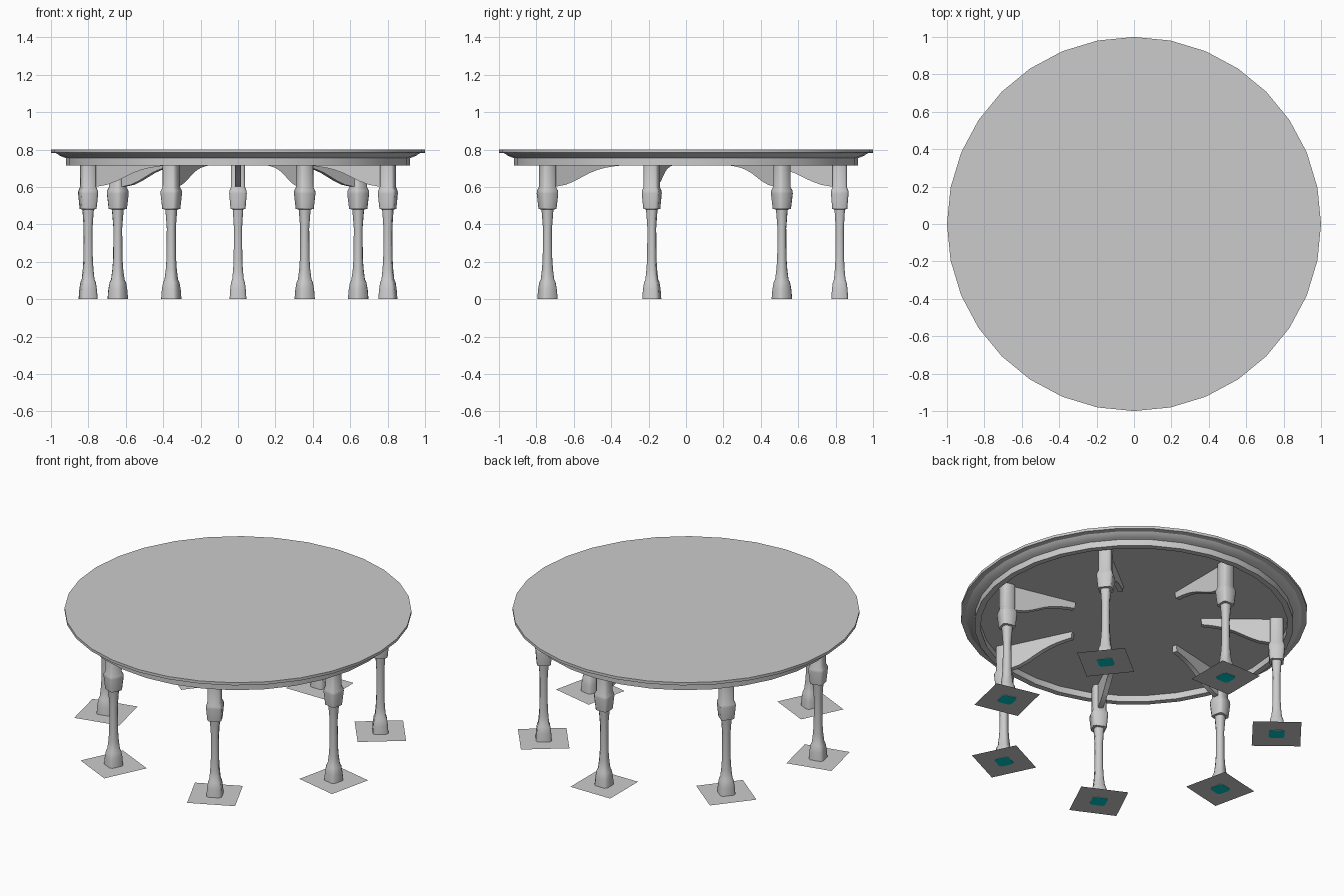
import bpy, bmesh, math
from mathutils import Matrix

cube = bpy.data.objects.get("Cube")
if cube:
    bpy.data.objects.remove(cube, do_unlink=True)


def material(name, rgb):
    m = bpy.data.materials.new(name)
    m.use_nodes = True
    col = (*rgb, 1)
    m.diffuse_color = col
    m.node_tree.nodes["Principled BSDF"].inputs["Base Color"].default_value = col
    return m


GREY = material("light_grey", (0.6, 0.6, 0.6))
TEAL = material("teal", (0.0, 0.6, 0.6))


def make(name, bm, mats, matrix=Matrix(), smooth=None):
    bmesh.ops.recalc_face_normals(bm, faces=bm.faces)
    mesh = bpy.data.meshes.new(name)
    bm.to_mesh(mesh)
    bm.free()
    for m in mats:
        mesh.materials.append(m)
    ob = bpy.data.objects.new(name, mesh)
    bpy.context.collection.objects.link(ob)
    ob.matrix_world = matrix
    if smooth:
        bpy.ops.object.select_all(action='DESELECT')
        ob.select_set(True)
        bpy.context.view_layer.objects.active = ob
        bpy.ops.object.shade_smooth_by_angle(angle=math.radians(smooth))
    return ob


def loft(rings):
    """Bridge equal-length rings of points and cap both ends."""
    bm = bmesh.new()
    loops = [[bm.verts.new(p) for p in ring] for ring in rings]
    n = len(loops[0])
    for a, b in zip(loops, loops[1:]):
        for i in range(n):
            j = (i + 1) % n
            bm.faces.new((a[i], a[j], b[j], b[i]))
    bm.faces.new(loops[0])
    bm.faces.new(loops[-1])
    return bm


def circle(r, z, n=32):
    return [(r * math.cos(t), r * math.sin(t), z)
            for t in (2 * math.pi * i / n for i in range(n))]


def chamfered_square(a, c, z):
    b = a - c
    return [(x, y, z) for x, y in ((a, -b), (a, b), (b, a), (-b, a),
                                   (-a, b), (-a, -b), (-b, -a), (b, -a))]


# Round top with moulded edge, apron and recessed underside
TOP = [(0.885, 0.755), (0.885, 0.715), (0.92, 0.715), (0.92, 0.755),
       (0.935, 0.76), (0.955, 0.768), (0.97, 0.78), (1.0, 0.783), (1.0, 0.80)]
make("table_top", loft([circle(r, z) for r, z in TOP]), [GREY], smooth=30)

# Leg profile: half width, corner chamfer, height
LEG = [(0.045, 0.013, 0), (0.042, 0.013, 0.05), (0.037, 0.013, 0.09),
       (0.031, 0.012, 0.105), (0.026, 0.012, 0.16), (0.023, 0.012, 0.22),
       (0.022, 0.012, 0.38), (0.026, 0.012, 0.45), (0.028, 0.012, 0.48),
       (0.04, 0.012, 0.482), (0.047, 0.012, 0.565), (0.046, 0.012, 0.58),
       (0.038, 0.011, 0.60), (0.038, 0.011, 0.757)]
# Bracket outline: distance from centre, height
BRACKET = [(0.80, 0.757), (0.80, 0.60), (0.777, 0.602), (0.72, 0.612),
           (0.667, 0.632), (0.62, 0.655), (0.578, 0.675), (0.53, 0.692),
           (0.489, 0.702), (0.44, 0.71), (0.39, 0.715), (0.385, 0.757)]
COUNT, RADIUS, HALF = 7, 0.822, 0.015

for k in range(COUNT):
    turn = Matrix.Rotation(math.pi / 2 + k * 2 * math.pi / COUNT, 4, 'Z')
    place = turn @ Matrix.Translation((RADIUS, 0, 0))
    tag = f"_{k + 1}"

    # Leg with a coloured sole
    bm = loft([chamfered_square(*p) for p in LEG])
    for f in bm.faces:
        if all(v.co.z < 0.001 for v in f.verts):
            f.material_index = 1
    make("leg" + tag, bm, [GREY, TEAL], place, 50)

    # Curved bracket under the top
    make("bracket" + tag, loft([[(r, y, z) for r, z in BRACKET]
                                for y in (-HALF, HALF)]), [GREY], turn, 30)

    # Thin square floor plate
    bm = bmesh.new()
    bmesh.ops.create_grid(bm, x_segments=1, y_segments=1, size=0.14)
    make("floor_plate" + tag, bm, [GREY],
         place @ Matrix.Translation((0, 0, 0.002)))
